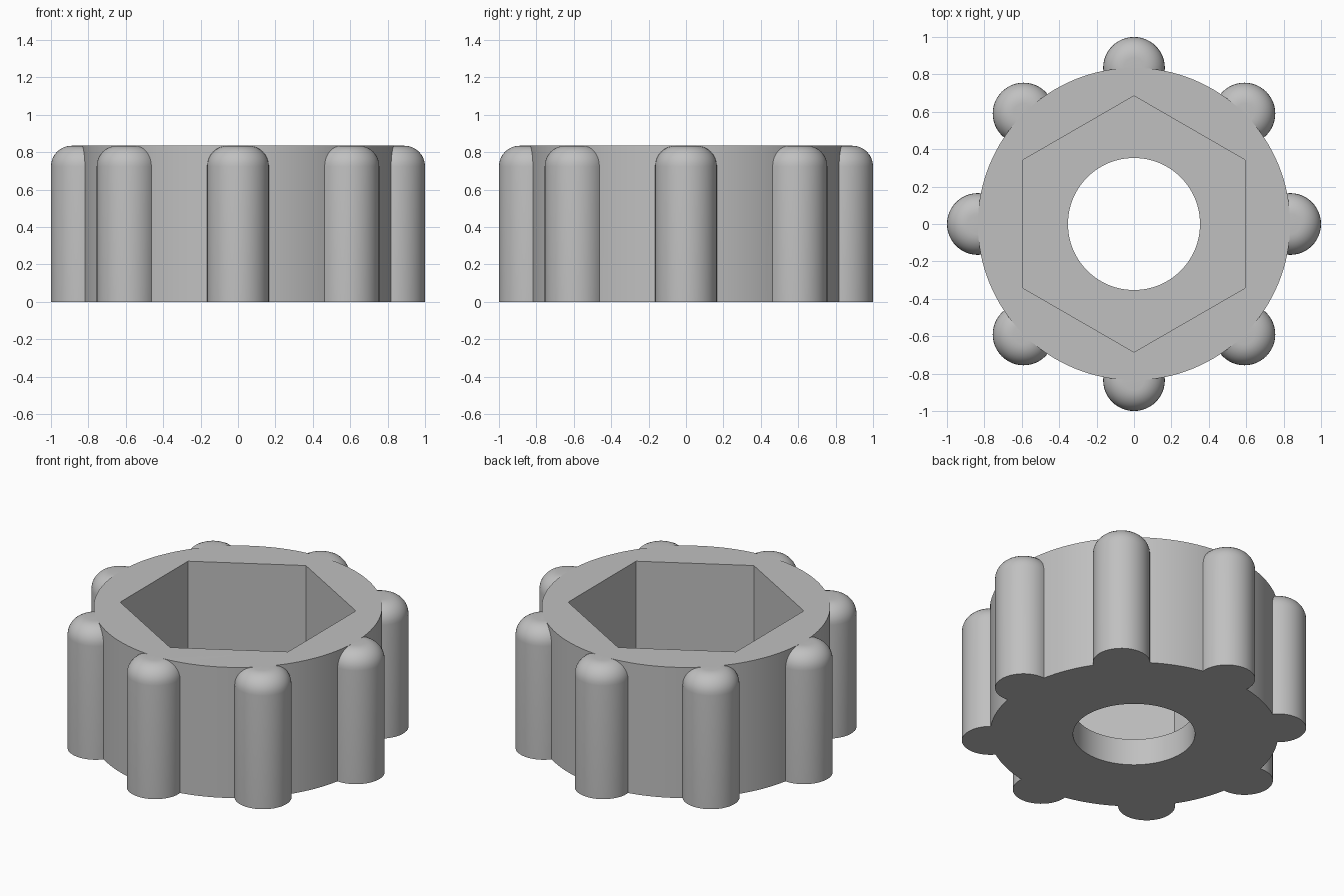
import bpy, bmesh, math
from mathutils import Matrix, Vector

HEIGHT = 0.835
BODY_R = 0.835
LOBE_R = 0.165
FLOOR_Z = 0.17

cube = bpy.data.objects.get("Cube")
if cube:
    bpy.data.objects.remove(cube, do_unlink=True)

grey = bpy.data.materials.new("light grey")
grey.use_nodes = True
colour = (0.53, 0.53, 0.53, 1)
grey.diffuse_color = colour
grey.node_tree.nodes["Principled BSDF"].inputs["Base Color"].default_value = colour


def make_object(name, bm):
    bmesh.ops.recalc_face_normals(bm, faces=bm.faces[:])
    mesh = bpy.data.meshes.new(name)
    bm.to_mesh(mesh)
    bm.free()
    mesh.materials.append(grey)
    obj = bpy.data.objects.new(name, mesh)
    bpy.context.collection.objects.link(obj)
    return obj


def add_prism(bm, sides, radius, z0, z1, turn=0.0):
    """Upright prism with its first corner at the given angle."""
    ring = [bm.verts.new((radius * math.cos(turn + i * math.tau / sides),
                          radius * math.sin(turn + i * math.tau / sides), z0))
            for i in range(sides)]
    base = bm.faces.new(ring)
    top = bmesh.ops.extrude_face_region(bm, geom=[base], use_keep_orig=True)["geom"]
    verts = [g for g in top if isinstance(g, bmesh.types.BMVert)]
    bmesh.ops.translate(bm, verts=verts, vec=Vector((0, 0, z1 - z0)))
    return ring + verts


def prism(name, *args):
    bm = bmesh.new()
    add_prism(bm, *args)
    return make_object(name, bm)


# Round body
knob = prism("knob_body", 128, BODY_R, 0, HEIGHT)

# Eight grip lobes with rounded top edges
bm = bmesh.new()
add_prism(bm, 48, LOBE_R, 0, HEIGHT)
rim = [e for e in bm.edges if all(v.co.z > HEIGHT - 0.001 for v in e.verts)]
bmesh.ops.bevel(bm, geom=rim, offset=0.11, segments=8, profile=0.5, affect='EDGES')
bmesh.ops.translate(bm, verts=bm.verts[:], vec=Vector((BODY_R, 0, 0)))
first = bm.verts[:] + bm.edges[:] + bm.faces[:]
for i in range(1, 8):
    copy = bmesh.ops.duplicate(bm, geom=first)["geom"]
    bmesh.ops.rotate(bm, verts=[g for g in copy if isinstance(g, bmesh.types.BMVert)],
                     cent=(0, 0, 0), matrix=Matrix.Rotation(i * math.tau / 8, 3, 'Z'))
lobes = make_object("grip_lobes", bm)

# Hexagonal nut pocket and round through hole
pocket = prism("pocket_cutter", 6, 0.685, FLOOR_Z, 1.2, math.pi / 2)
bore = prism("bore_cutter", 96, 0.353, -0.3, 1.3)

bpy.context.view_layer.objects.active = knob
for tool, operation in ((lobes, 'UNION'), (pocket, 'DIFFERENCE'), (bore, 'DIFFERENCE')):
    tool.hide_render = True
    mod = knob.modifiers.new(tool.name, 'BOOLEAN')
    mod.object = tool
    mod.operation = operation
    mod.solver = 'EXACT'
    bpy.ops.object.modifier_apply(modifier=mod.name)
    bpy.data.objects.remove(tool, do_unlink=True)

# Smooth shading with sharp rims
for obj in bpy.context.selected_objects:
    obj.select_set(False)
knob.select_set(True)
bpy.ops.object.shade_smooth_by_angle(angle=math.radians(30))
